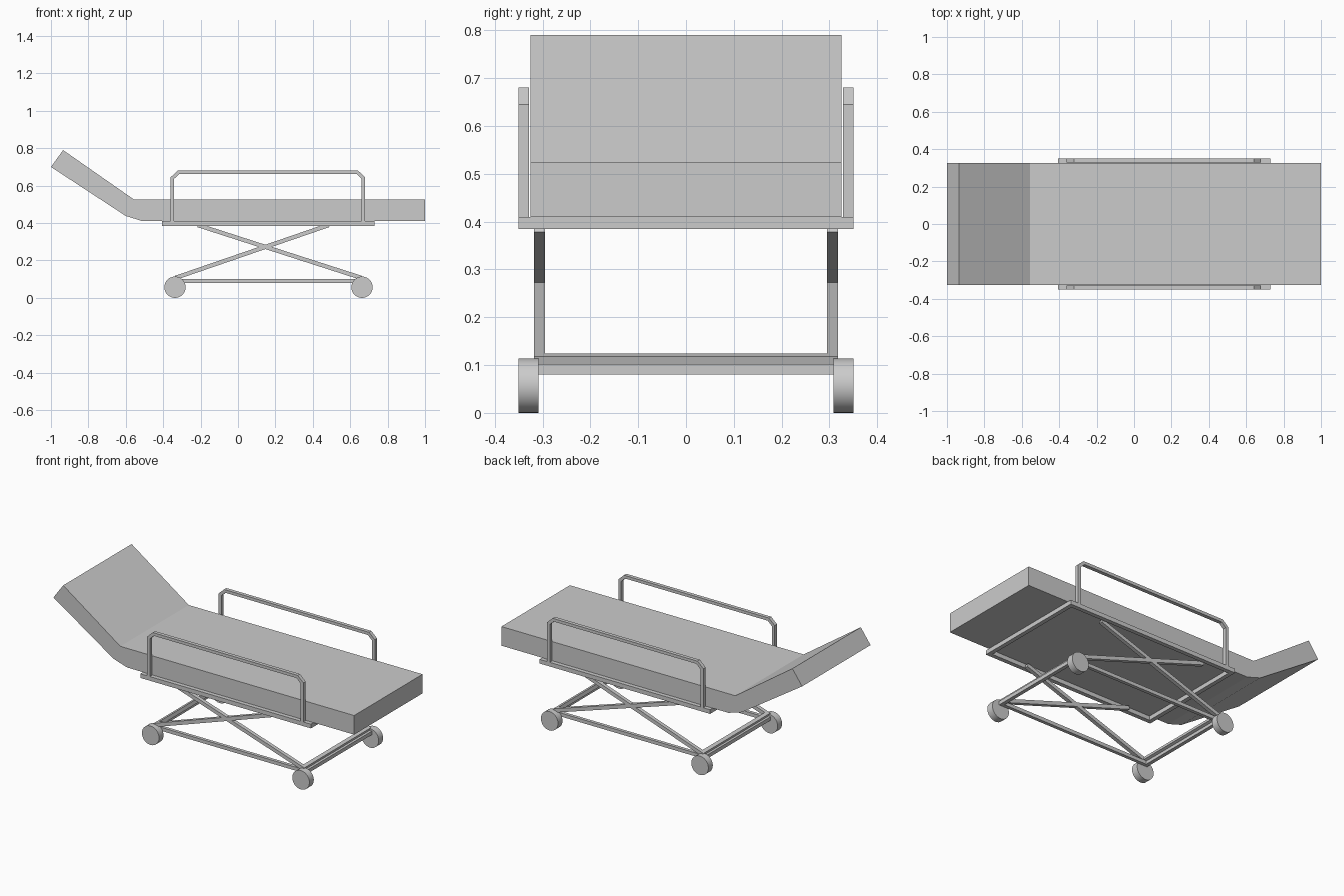
import bpy, bmesh, math
from mathutils import Vector

if "Cube" in bpy.data.objects:
    bpy.data.objects.remove(bpy.data.objects["Cube"])


def make_object(name, bm):
    bmesh.ops.recalc_face_normals(bm, faces=bm.faces)
    mesh = bpy.data.meshes.new(name)
    bm.to_mesh(mesh)
    bm.free()
    ob = bpy.data.objects.new(name, mesh)
    bpy.context.collection.objects.link(ob)
    return ob


def extrude_profile(name, pts, y0, y1):
    """Extrude an x-z outline along y."""
    bm = bmesh.new()
    face = bm.faces.new([bm.verts.new((x, y0, z)) for x, z in pts])
    ext = bmesh.ops.extrude_face_region(bm, geom=[face])
    verts = [g for g in ext["geom"] if isinstance(g, bmesh.types.BMVert)]
    bmesh.ops.translate(bm, verts=verts, vec=(0, y1 - y0, 0))
    return make_object(name, bm)


def box(name, x0, x1, y0, y1, z0, z1):
    return extrude_profile(name, [(x0, z0), (x1, z0), (x1, z1), (x0, z1)], y0, y1)


def bar(name, a, b, width, y0, y1):
    """Flat bar running from a to b in the x-z plane."""
    a, b = Vector(a), Vector(b)
    d = (b - a).normalized()
    n = Vector((-d.y, d.x)) * width / 2
    return extrude_profile(name, [a - n, b - n, b + n, a + n], y0, y1)


def span(s, inner, outer):
    return sorted((s * inner, s * outer))


# Mattress with raised backrest
extrude_profile("mattress", [
    (1, 0.41), (1, 0.525), (-0.555, 0.525), (-0.935, 0.79),
    (-1, 0.70), (-0.60, 0.438), (-0.51, 0.41)], -0.325, 0.325)

# Guard rail outline: outer path, then the inner path back
rail = [(-0.36, 0.408), (-0.36, 0.645), (-0.322, 0.68), (0.642, 0.68),
        (0.68, 0.645), (0.68, 0.408), (0.661, 0.408), (0.661, 0.637),
        (0.634, 0.662), (-0.314, 0.662), (-0.341, 0.637), (-0.341, 0.408)]

scissor_a = ((-0.335, 0.107), (0.485, 0.389))
scissor_b = ((0.66, 0.107), (-0.215, 0.389))

for s, side in ((-1, "front"), (1, "back")):
    extrude_profile(side + "_guard_rail", rail, *span(s, 0.328, 0.35))
    # Upper frame and base side beams
    box(side + "_upper_beam", -0.405, 0.73, *span(s, 0.325, 0.35), 0.385, 0.41)
    box(side + "_base_beam", -0.337, 0.663, *span(s, 0.288, 0.308), 0.08, 0.101)
    # Crossed lift arms
    bar(side + "_lift_arm_a", *scissor_a, 0.022, *span(s, 0.295, 0.318))
    bar(side + "_lift_arm_b", *scissor_b, 0.022, *span(s, 0.295, 0.318))

# End cross beams of both frames and of the lift arms
for end, x0, x1 in (("head", -0.405, -0.38), ("foot", 0.705, 0.73)):
    box(end + "_upper_cross_beam", x0, x1, -0.325, 0.325, 0.385, 0.41)
for end, x, arm in (("head", -0.337, scissor_a), ("foot", 0.663, scissor_b)):
    box(end + "_base_cross_beam", x - 0.011, x + 0.011, -0.308, 0.308, 0.08, 0.102)
    a = Vector(arm[0])
    d = (Vector(arm[1]) - a).normalized()
    bar(end + "_lift_cross_bar", a, a + d * 0.022, 0.022, -0.295, 0.295)

    # Wheels
    for s, side in ((-1, "front"), (1, "back")):
        bpy.ops.mesh.primitive_cylinder_add(
            vertices=32, radius=0.057, depth=0.042,
            location=(x, s * 0.329, 0.057), rotation=(math.pi / 2, 0, 0))
        wheel = bpy.context.object
        wheel.name = f"{end}_{side}_wheel"
        bpy.ops.object.shade_smooth_by_angle(angle=math.radians(40))
